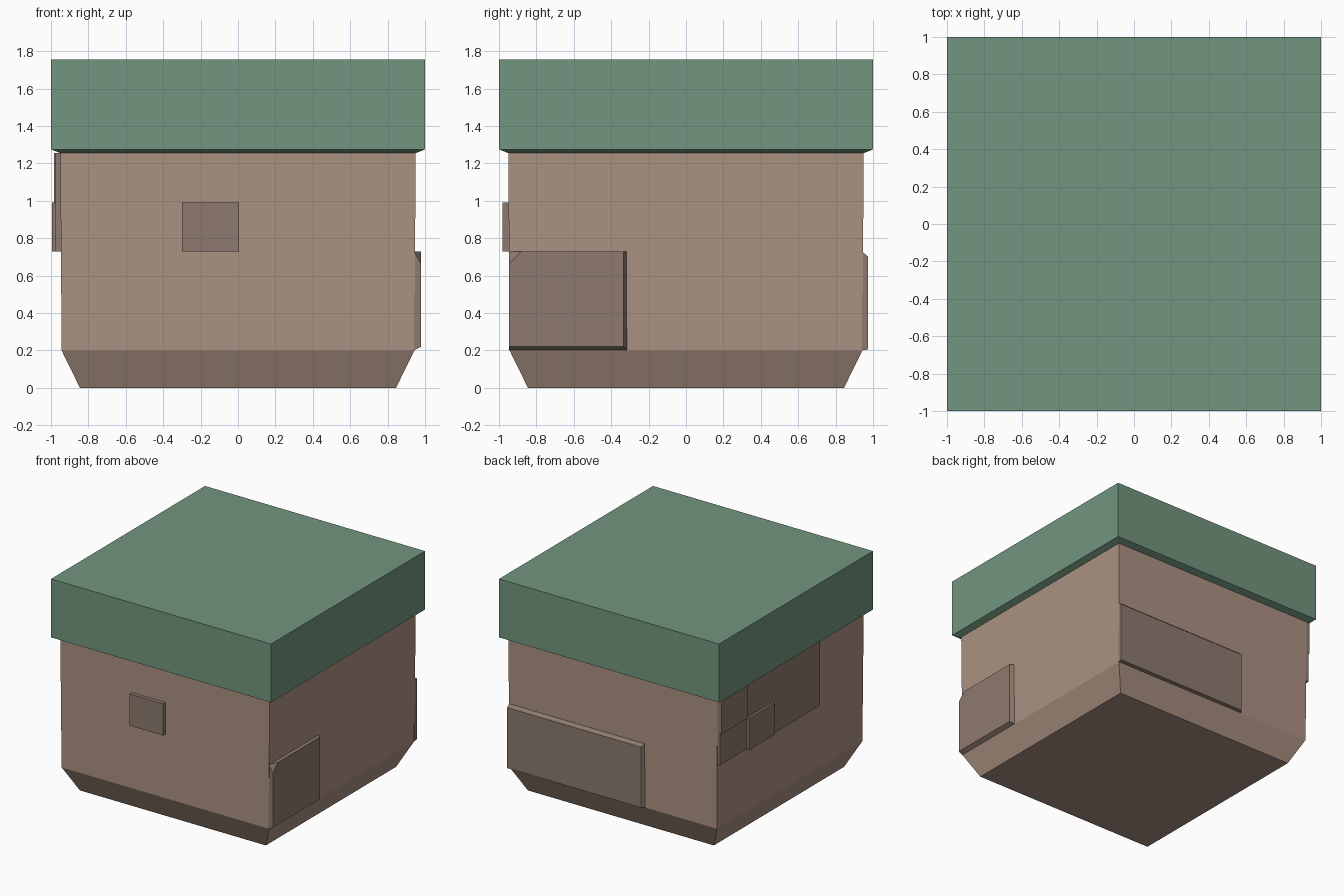
import bpy, bmesh, math
from mathutils import Matrix, Vector

if "Cube" in bpy.data.objects:
    bpy.data.objects.remove(bpy.data.objects["Cube"])


def material(name, rgb):
    m = bpy.data.materials.new(name)
    m.diffuse_color = (*rgb, 1)
    m.use_nodes = True
    m.node_tree.nodes["Principled BSDF"].inputs["Base Color"].default_value = m.diffuse_color
    return m


GREEN = material("green", (0.17, 0.30, 0.21))
BROWN = material("brown", (0.41, 0.285, 0.225))
DARK = material("dark_brown", (0.266, 0.195, 0.156))


def finish(name, bm, mat):
    bmesh.ops.recalc_face_normals(bm, faces=bm.faces)
    me = bpy.data.meshes.new(name)
    bm.to_mesh(me)
    bm.free()
    me.materials.append(mat)
    ob = bpy.data.objects.new(name, me)
    bpy.context.collection.objects.link(ob)
    return ob


def square_loft(name, rings, mat):
    """Stack square rings given as (half width, z), closed at both ends."""
    bm = bmesh.new()
    loops = [[bm.verts.new((sx * h, sy * h, z))
              for sx, sy in ((-1, -1), (1, -1), (1, 1), (-1, 1))]
             for h, z in rings]
    for a, b in zip(loops, loops[1:]):
        for i in range(4):
            j = (i + 1) % 4
            bm.faces.new((a[i], a[j], b[j], b[i]))
    bm.faces.new(loops[0][::-1])
    bm.faces.new(loops[-1])
    return finish(name, bm, mat)


def slab(name, turn, base, outer, out, cut=0):
    """Wall slab drawn on the front (u right, z up), then turned about z.
    base and outer are (u0, u1, z0, z1); cut clips the upper left outer corner."""
    bm = bmesh.new()

    def corners(r):
        return [(r[0], r[2]), (r[1], r[2]), (r[1], r[3]), (r[0], r[3])]

    pts = corners(outer)
    if cut:
        u, z = pts.pop()
        pts += [(u + cut, z), (u, z - cut)]
    coords = [(u, -0.94, z) for u, z in corners(base)] + [(u, -out, z) for u, z in pts]
    rot = Matrix.Rotation(math.radians(turn), 3, 'Z')
    for c in coords:
        bm.verts.new(rot @ Vector(c))
    bmesh.ops.convex_hull(bm, input=bm.verts)
    bmesh.ops.dissolve_limit(bm, angle_limit=0.01, verts=bm.verts, edges=bm.edges)
    return finish(name, bm, DARK)


# main block with tapered foot, and overhanging top
square_loft("earth_block", [(0.845, 0), (0.943, 0.2), (0.95, 1.256)], BROWN)
square_loft("grass_top", [(0.95, 1.255), (1.0, 1.275), (1.0, 1.755)], GREEN)

# front patch
r = (-0.30, 0.005, 0.73, 0.99)
slab("front_patch", 0, r, r, 0.98)

# right patch, with clipped corner and sloped edges
slab("right_patch", 90, (-0.945, -0.315, 0.2, 0.73),
     (-0.945, -0.333, 0.22, 0.73), 0.978, cut=0.065)

# back patch (u runs towards -x)
slab("back_patch", 180, (-0.945, 0.29, 0.2, 0.73),
     (-0.945, 0.27, 0.205, 0.703), 0.972)

# left patches (u runs towards -y)
for name, r, out in (
        ("left_patch_large", (-0.6, 0.35, 0.73, 1.255), 0.975),
        ("left_patch_upper", (-0.945, -0.6, 0.99, 1.255), 0.984),
        ("left_patch_lower", (-0.945, -0.6, 0.73, 0.99), 0.97),
        ("left_patch_small", (-0.6, -0.27, 0.73, 0.99), 0.994)):
    slab(name, 270, r, r, out)
